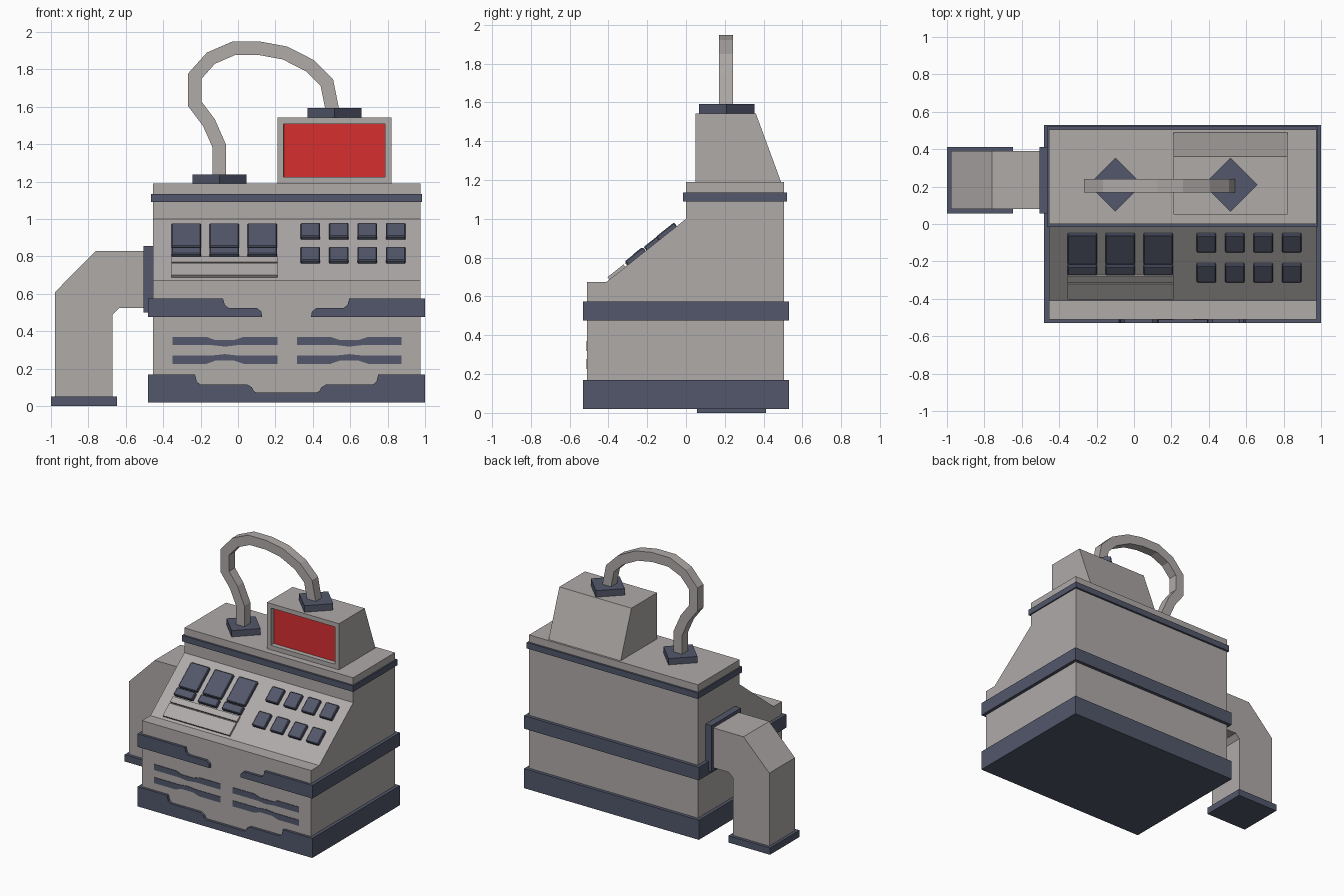
import bpy, bmesh, math
from mathutils import Matrix, Vector

if "Cube" in bpy.data.objects:
    bpy.data.objects.remove(bpy.data.objects["Cube"])


def material(name, rgb):
    m = bpy.data.materials.new(name)
    m.use_nodes = True
    m.diffuse_color = (*rgb, 1)
    m.node_tree.nodes["Principled BSDF"].inputs["Base Color"].default_value = (*rgb, 1)
    return m


GREY = material("warm grey", (0.43, 0.405, 0.395))
BLUE = material("slate blue", (0.085, 0.095, 0.145))
RED = material("screen red", (0.68, 0.028, 0.03))


def finish(name, bm, *mats):
    bmesh.ops.recalc_face_normals(bm, faces=bm.faces[:])
    mesh = bpy.data.meshes.new(name)
    bm.to_mesh(mesh)
    bm.free()
    for m in mats:
        mesh.materials.append(m)
    ob = bpy.data.objects.new(name, mesh)
    bpy.context.collection.objects.link(ob)
    return ob


def prism_mesh(pts, axis, lo, hi):
    """Extrude a closed profile along x (points are y,z) or y (points are x,z)."""
    bm = bmesh.new()
    place = (lambda a, b: (lo, a, b)) if axis == "x" else (lambda a, b: (a, lo, b))
    face = bm.faces.new([bm.verts.new(place(a, b)) for a, b in pts])
    ext = bmesh.ops.extrude_face_region(bm, geom=[face])
    verts = [v for v in ext["geom"] if isinstance(v, bmesh.types.BMVert)]
    shift = (hi - lo, 0, 0) if axis == "x" else (0, hi - lo, 0)
    bmesh.ops.translate(bm, verts=verts, vec=shift)
    bmesh.ops.recalc_face_normals(bm, faces=bm.faces[:])
    return bm


def prism(name, pts, axis, lo, hi, mat):
    return finish(name, prism_mesh(pts, axis, lo, hi), mat)


def box(name, x, y, z, mat, matrix=Matrix()):
    bm = bmesh.new()
    size = Matrix.Diagonal((x[1] - x[0], y[1] - y[0], z[1] - z[0], 1))
    mid = Matrix.Translation((sum(x) / 2, sum(y) / 2, sum(z) / 2))
    bmesh.ops.create_cube(bm, size=1, matrix=matrix @ mid @ size)
    return finish(name, bm, mat)


# Cabinet with sloped console
prism("cabinet", [(-0.51, 0.03), (-0.51, 0.675), (-0.41, 0.675), (0, 1.0),
                  (0, 1.19), (0.505, 1.19), (0.505, 0.03)], "x", -0.455, 0.975, GREY)

# Bands around the cabinet, the lower two with a notched front plate
BAND_X = (-0.48, 1.0)
box("top_band", (-0.465, 0.985), (-0.015, 0.52), (1.09, 1.135), BLUE)
box("middle_band", BAND_X, (-0.5, 0.53), (0.475, 0.575), BLUE)
box("base_band", BAND_X, (-0.5, 0.53), (0.02, 0.17), BLUE)
prism("middle_band_front_right",
      [(-0.48, 0.475), (-0.48, 0.575), (-0.08, 0.575), (-0.07, 0.54), (-0.05, 0.525),
       (0.10, 0.525), (0.125, 0.505), (0.13, 0.475)], "y", -0.53, -0.5, BLUE)
prism("middle_band_front_left",
      [(1.0, 0.475), (1.0, 0.575), (0.595, 0.575), (0.585, 0.54), (0.565, 0.525),
       (0.42, 0.525), (0.395, 0.505), (0.39, 0.475)], "y", -0.53, -0.5, BLUE)
prism("base_band_front",
      [(-0.48, 0.02), (-0.48, 0.17), (-0.23, 0.17), (-0.22, 0.13), (-0.2, 0.115),
       (0.05, 0.115), (0.075, 0.1), (0.085, 0.08), (0.1, 0.072),
       (0.42, 0.072), (0.435, 0.08), (0.445, 0.1), (0.47, 0.115),
       (0.72, 0.115), (0.74, 0.13), (0.75, 0.17), (1.0, 0.17), (1.0, 0.02)],
      "y", -0.53, -0.5, BLUE)

# Vent slats, pinched in the middle
SLAT = [(-0.28, -0.022), (-0.28, 0.022), (-0.1, 0.022), (-0.05, 0.005), (0.05, 0.005),
        (0.1, 0.022), (0.28, 0.022), (0.28, -0.022), (0.07, -0.022), (0, -0.03), (-0.07, -0.022)]
for side, cx in (("right", -0.07), ("left", 0.595)):
    for level, cz, flip in (("upper", 0.348, 1), ("lower", 0.248, -1)):
        prism(f"vent_{level}_{side}", [(cx + x, cz + flip * z) for x, z in SLAT],
              "y", -0.514, -0.508, BLUE)

# Console keys and tray, placed in the plane of the slope
SLOPE = Matrix.Translation((0, -0.41, 0.675)) @ Matrix.Rotation(math.atan2(0.325, 0.41), 4, "X")


def key(name, x, s, height, mat, edge=0.005):
    ob = box(name, x, s, (-0.005, height), mat, SLOPE)
    if edge:
        bev = ob.modifiers.new("edge", "BEVEL")
        bev.width = edge
        bev.segments = 1


for i in range(3):
    x = -0.355 + i * 0.203
    key(f"large_key_{i + 1}", (x, x + 0.157), (0.262, 0.463), 0.022, BLUE)
    key(f"large_key_foot_{i + 1}", (x, x + 0.157), (0.192, 0.252), 0.026, BLUE)
for i in range(4):
    x = 0.335 + i * 0.152
    for row, s in (("lower", 0.14), ("upper", 0.345)):
        key(f"small_key_{row}_{i + 1}", (x, x + 0.104), (s, s + 0.118), 0.024, BLUE)
key("tray_lower", (-0.355, 0.21), (0.02, 0.125), 0.016, GREY, 0)
key("tray_upper", (-0.355, 0.21), (0.135, 0.18), 0.016, GREY, 0)

# Monitor with recessed screen
bm = prism_mesh([(0.05, 1.19), (0.05, 1.543), (0.36, 1.543), (0.49, 1.19)], "x", 0.21, 0.82)
front = min(bm.faces, key=lambda f: f.calc_center_median().y)
bmesh.ops.inset_individual(bm, faces=[front], thickness=0.048)
bmesh.ops.inset_individual(bm, faces=[front], thickness=0.001, depth=-0.035)
front.material_index = 1
finish("monitor", bm, GREY, RED)

# Diamond sockets for the cable
for name, cx, z in (("cable_socket_right", -0.1, 1.185), ("cable_socket_left", 0.515, 1.54)):
    turn = Matrix.Translation((cx, 0.21, z)) @ Matrix.Rotation(math.pi / 4, 4, "Z")
    box(name, (-0.102, 0.102), (-0.102, 0.102), (0, 0.053), BLUE, turn)

# Square cable swept along its path with mitred corners
PATH = [Vector(p) for p in (
    (-0.1, 1.22), (-0.1, 1.39), (-0.155, 1.515), (-0.23, 1.615), (-0.23, 1.765),
    (-0.145, 1.86), (-0.025, 1.912), (0.12, 1.912), (0.25, 1.888), (0.385, 1.82),
    (0.475, 1.73), (0.505, 1.58))]
HALF = 0.036
bm = bmesh.new()
rings = []
for i, p in enumerate(PATH):
    a = (p - PATH[i - 1]).normalized() if i else (PATH[1] - p).normalized()
    b = (PATH[i + 1] - p).normalized() if i < len(PATH) - 1 else a
    t = (a + b).normalized()
    off = Vector((-t.y, t.x)) * HALF / t.dot(a)
    rings.append([bm.verts.new((p.x + k * off.x, 0.205 + j * HALF, p.y + k * off.y))
                  for k, j in ((-1, -1), (1, -1), (1, 1), (-1, 1))])
for r, q in zip(rings, rings[1:]):
    for k in range(4):
        n = (k + 1) % 4
        bm.faces.new((r[k], r[n], q[n], q[k]))
bm.faces.new(rings[0])
bm.faces.new(rings[-1])
finish("cable", bm, GREY)

# Side duct with wall flange and foot
prism("duct", [(-0.978, 0.03), (-0.978, 0.61), (-0.76, 0.83), (-0.48, 0.83), (-0.48, 0.525),
               (-0.635, 0.525), (-0.67, 0.49), (-0.67, 0.03)], "y", 0.08, 0.39, GREY)
box("duct_flange", (-0.505, -0.45), (0.057, 0.413), (0.5, 0.855), BLUE)
box("duct_foot", (-1.0, -0.648), (0.057, 0.413), (0, 0.052), BLUE)
